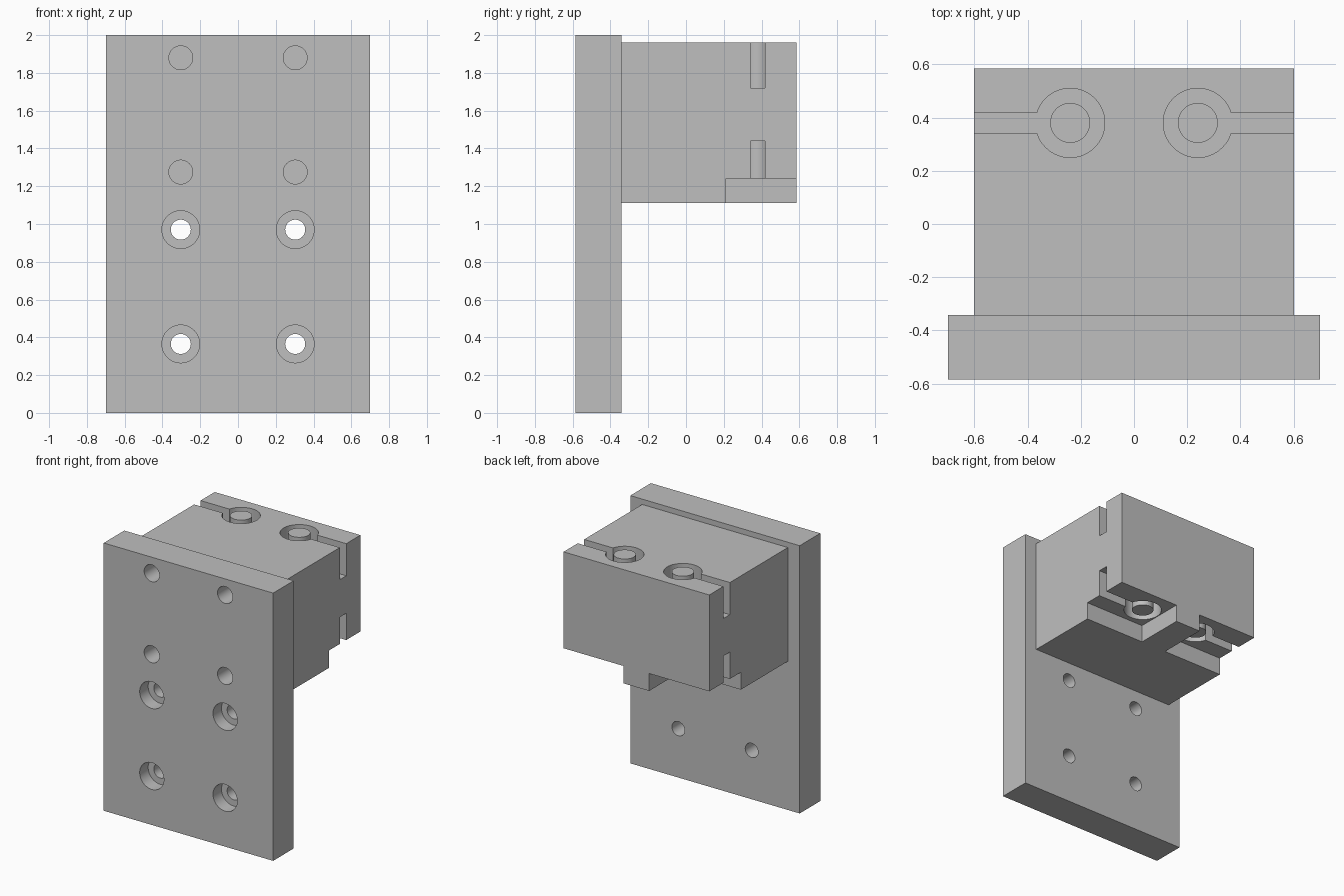
import bpy, bmesh, math
from mathutils import Matrix, Vector

cube = bpy.data.objects.get("Cube")
if cube:
    bpy.data.objects.remove(cube, do_unlink=True)

grey = bpy.data.materials.new("machined grey")
grey.use_nodes = True
colour = (0.52, 0.52, 0.52, 1)
grey.diffuse_color = colour
grey.node_tree.nodes["Principled BSDF"].inputs["Base Color"].default_value = colour


def finish(name, bm):
    bmesh.ops.recalc_face_normals(bm, faces=bm.faces)
    mesh = bpy.data.meshes.new(name)
    bm.to_mesh(mesh)
    bm.free()
    mesh.materials.append(grey)
    obj = bpy.data.objects.new(name, mesh)
    bpy.context.collection.objects.link(obj)
    return obj


def box(name, x, y, z):
    bm = bmesh.new()
    size = [b - a for a, b in (x, y, z)]
    centre = [(a + b) / 2 for a, b in (x, y, z)]
    bmesh.ops.create_cube(bm, size=1, matrix=Matrix.Translation(centre) @ Matrix.Diagonal((*size, 1)))
    return finish(name, bm)


def rod(name, start, end, radius):
    start, end = Vector(start), Vector(end)
    axis = end - start
    turn = axis.to_track_quat('Z', 'Y').to_matrix().to_4x4()
    bm = bmesh.new()
    bmesh.ops.create_cone(bm, cap_ends=True, segments=48, radius1=radius, radius2=radius,
                          depth=axis.length, matrix=Matrix.Translation((start + end) / 2) @ turn)
    return finish(name, bm)


def keyhole(name, side, z0, z1):
    """Round pocket with a straight slot running out through the side."""
    a0 = math.asin(SLOT / RING)
    angles = [a0 + (2 * math.pi - 2 * a0) * i / 48 for i in range(49)]
    outline = [(PIN_X + RING * math.cos(a), PIN_Y + RING * math.sin(a)) for a in angles]
    outline += [(0.7, PIN_Y - SLOT), (0.7, PIN_Y + SLOT)]
    bm = bmesh.new()
    face = bm.faces.new([bm.verts.new((side * x, y, z0)) for x, y in outline])
    grown = bmesh.ops.extrude_face_region(bm, geom=[face])["geom"]
    bmesh.ops.translate(bm, vec=(0, 0, z1 - z0), verts=[v for v in grown if isinstance(v, bmesh.types.BMVert)])
    return finish(name, bm)


def cut(obj, cutters):
    for c in cutters:
        c.hide_render = True
        mod = obj.modifiers.new("cut", 'BOOLEAN')
        mod.operation = 'DIFFERENCE'
        mod.solver = 'EXACT'
        mod.object = c
    bpy.context.view_layer.update()
    graph = bpy.context.evaluated_depsgraph_get()
    mesh = bpy.data.meshes.new_from_object(obj.evaluated_get(graph))
    obj.modifiers.clear()
    obj.data = mesh
    for c in cutters:
        bpy.data.objects.remove(c, do_unlink=True)


FRONT, JOINT, BACK = -0.585, -0.342, 0.585
TOP, BOTTOM, LEDGE = 1.96, 1.11, 1.24
PIN_X, PIN_Y, RING, PIN, SLOT = 0.24, 0.38, 0.13, 0.075, 0.038
HOLE_X = 0.303

# Mounting plate with plain holes above and counterbored holes below
plate = box("mounting_plate", (-0.7, 0.7), (FRONT, JOINT), (0, 2))
holes = []
for x in (-HOLE_X, HOLE_X):
    for z in (1.88, 1.275):
        holes.append(rod("plain_hole", (x, FRONT - 0.1, z), (x, JOINT + 0.1, z), 0.063))
    for z in (0.97, 0.365):
        holes.append(rod("bolt_hole", (x, FRONT - 0.1, z), (x, JOINT + 0.1, z), 0.053))
        holes.append(rod("counterbore", (x, FRONT - 0.1, z), (x, FRONT + 0.1, z), 0.1))
cut(plate, holes)

# Clamp block with corner notches below and keyhole slots above and below
block = box("clamp_block", (-0.602, 0.602), (JOINT, BACK), (BOTTOM, TOP))
cutters = []
for side in (-1, 1):
    x = sorted((side * 0.105, side * 0.8))
    cutters.append(box("corner_notch", x, (0.212, 0.8), (1.0, LEDGE)))
    cutters.append(keyhole("upper_keyhole", side, 1.72, 2.1))
    cutters.append(keyhole("lower_keyhole", side, 1.18, 1.44))
cut(block, cutters)

# Round pins standing in the keyholes
parts = [plate, block]
for side, label in ((-1, "right"), (1, "left")):
    x = side * PIN_X
    parts.append(rod("upper_pin_" + label, (x, PIN_Y, 1.70), (x, PIN_Y, TOP), PIN))
    parts.append(rod("lower_pin_" + label, (x, PIN_Y, LEDGE), (x, PIN_Y, 1.46), PIN))

# Smooth round walls, keep edges sharp
bpy.ops.object.select_all(action='DESELECT')
for part in parts:
    part.select_set(True)
bpy.context.view_layer.objects.active = plate
bpy.ops.object.shade_smooth_by_angle(angle=math.radians(30))
